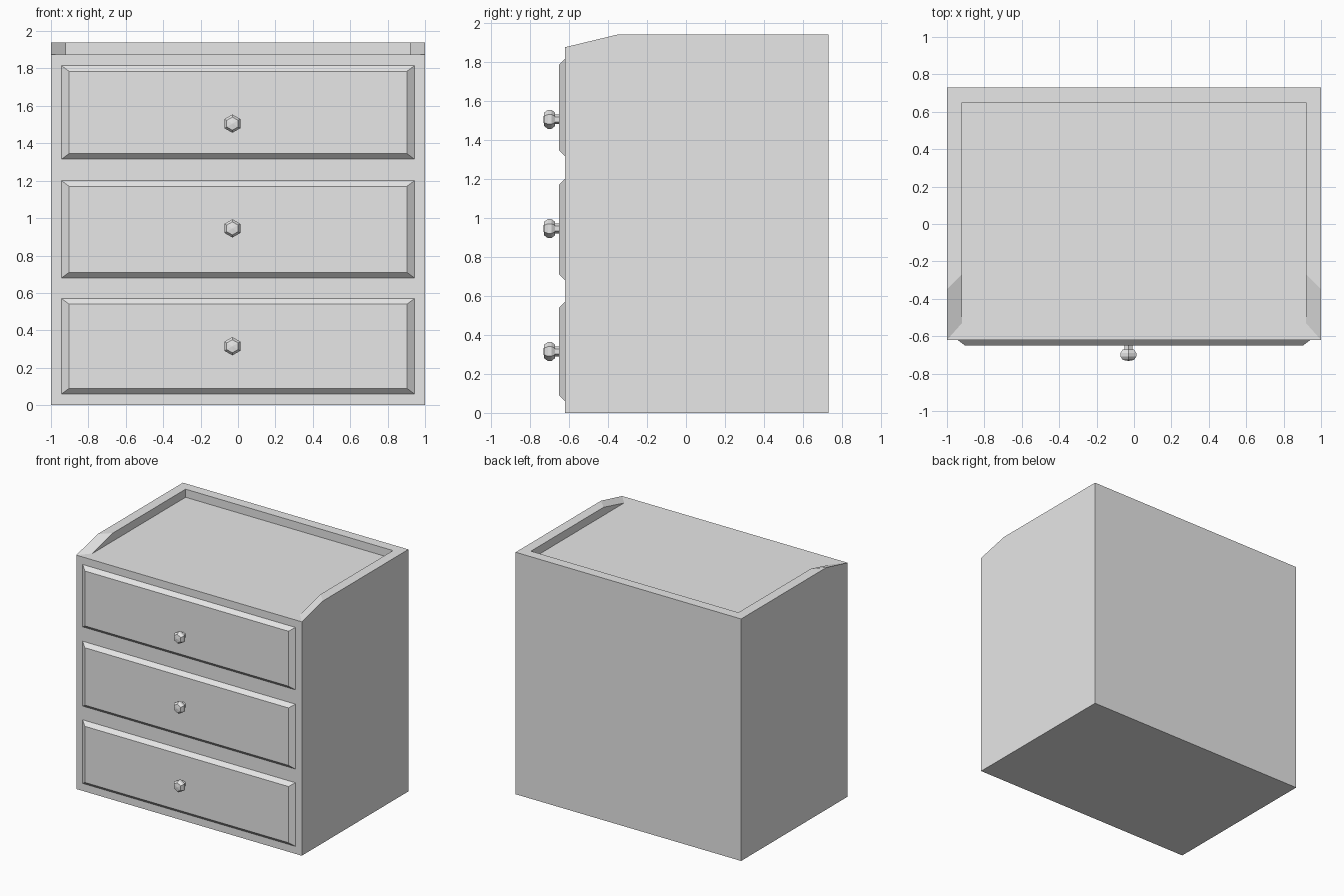
import bpy, bmesh, math

if "Cube" in bpy.data.objects:
    bpy.data.objects.remove(bpy.data.objects["Cube"], do_unlink=True)

grey = bpy.data.materials.new("pale grey")
grey.use_nodes = True
grey.diffuse_color = (0.8, 0.8, 0.8, 1)
grey.node_tree.nodes["Principled BSDF"].inputs["Base Color"].default_value = (0.8, 0.8, 0.8, 1)


def finish(bm, name):
    bmesh.ops.remove_doubles(bm, verts=bm.verts, dist=0.0005)
    bmesh.ops.recalc_face_normals(bm, faces=bm.faces)
    mesh = bpy.data.meshes.new(name)
    bm.to_mesh(mesh)
    bm.free()
    mesh.materials.append(grey)
    obj = bpy.data.objects.new(name, mesh)
    bpy.context.collection.objects.link(obj)
    return obj


def face(bm, *points):
    bm.faces.new([bm.verts.new(p) for p in points])


FRONT, BACK, DECK, TOP = -0.62, 0.73, 1.875, 1.94
INNER, INNER_BACK = 0.92, 0.65
SLOPE, INNER_FRONT, INNER_SLOPE = -0.35, -0.53, -0.27

# Cabinet: one shell with a raised rim on three sides of the top
bm = bmesh.new()
for s in (-1, 1):
    a, b = s, s * INNER
    # outer side, sloped rim end, side rim, inner side
    face(bm, (a, FRONT, 0), (a, BACK, 0), (a, BACK, TOP), (a, SLOPE, TOP), (a, FRONT, DECK))
    face(bm, (a, FRONT, DECK), (a, SLOPE, TOP), (b, INNER_SLOPE, TOP), (b, INNER_FRONT, DECK))
    face(bm, (a, SLOPE, TOP), (a, BACK, TOP), (b, INNER_BACK, TOP), (b, INNER_SLOPE, TOP))
    face(bm, (b, INNER_FRONT, DECK), (b, INNER_SLOPE, TOP), (b, INNER_BACK, TOP), (b, INNER_BACK, DECK))
# back rim and its inner wall, deck, front, back, underside
i = INNER
face(bm, (-1, BACK, TOP), (1, BACK, TOP), (i, INNER_BACK, TOP), (-i, INNER_BACK, TOP))
face(bm, (-i, INNER_BACK, DECK), (i, INNER_BACK, DECK), (i, INNER_BACK, TOP), (-i, INNER_BACK, TOP))
face(bm, (-1, FRONT, DECK), (1, FRONT, DECK), (i, INNER_FRONT, DECK),
     (i, INNER_BACK, DECK), (-i, INNER_BACK, DECK), (-i, INNER_FRONT, DECK))
face(bm, (-1, FRONT, 0), (1, FRONT, 0), (1, FRONT, DECK), (-1, FRONT, DECK))
face(bm, (-1, BACK, 0), (1, BACK, 0), (1, BACK, TOP), (-1, BACK, TOP))
face(bm, (-1, FRONT, 0), (1, FRONT, 0), (1, BACK, 0), (-1, BACK, 0))
finish(bm, "cabinet")


# Drawer front: a panel with chamfered edges
def drawer(name, low, high):
    bm = bmesh.new()
    rings = []
    for y, dx, dz in ((FRONT, 0, 0), (-0.65, 0.04, 0.03)):
        x, lo, hi = 0.943 - dx, low + dz, high - dz
        rings.append([bm.verts.new(p) for p in ((-x, y, lo), (x, y, lo), (x, y, hi), (-x, y, hi))])
    base, panel = rings
    bm.faces.new(base[::-1])
    bm.faces.new(panel)
    for k in range(4):
        n = (k + 1) % 4
        bm.faces.new((base[k], base[n], panel[n], panel[k]))
    finish(bm, name)


# Knob: a six-sided turned profile of (radius, y)
KNOB = [(0.025, -0.64), (0.025, -0.672), (0.035, -0.672), (0.049, -0.69),
        (0.049, -0.708), (0.035, -0.727)]


def knob(name, z):
    bm = bmesh.new()
    rings = []
    for r, y in KNOB:
        angles = [math.radians(30 + 60 * k) for k in range(6)]
        rings.append([bm.verts.new((-0.03 + r * math.cos(t), y, z + r * math.sin(t))) for t in angles])
    for p, q in zip(rings, rings[1:]):
        for k in range(6):
            n = (k + 1) % 6
            bm.faces.new((p[k], p[n], q[n], q[k]))
    bm.faces.new(rings[0])
    tip = bm.faces.new(rings[-1])
    bmesh.ops.poke(bm, faces=[tip], offset=0)
    for v in bm.verts:
        if len(v.link_faces) == 6:
            v.co.y = -0.732
    finish(bm, name)


for label, low, high, z in (("bottom", 0.06, 0.57, 0.315), ("middle", 0.68, 1.20, 0.945),
                            ("top", 1.315, 1.815, 1.505)):
    drawer(label + "_drawer", low, high)
    knob(label + "_knob", z)
